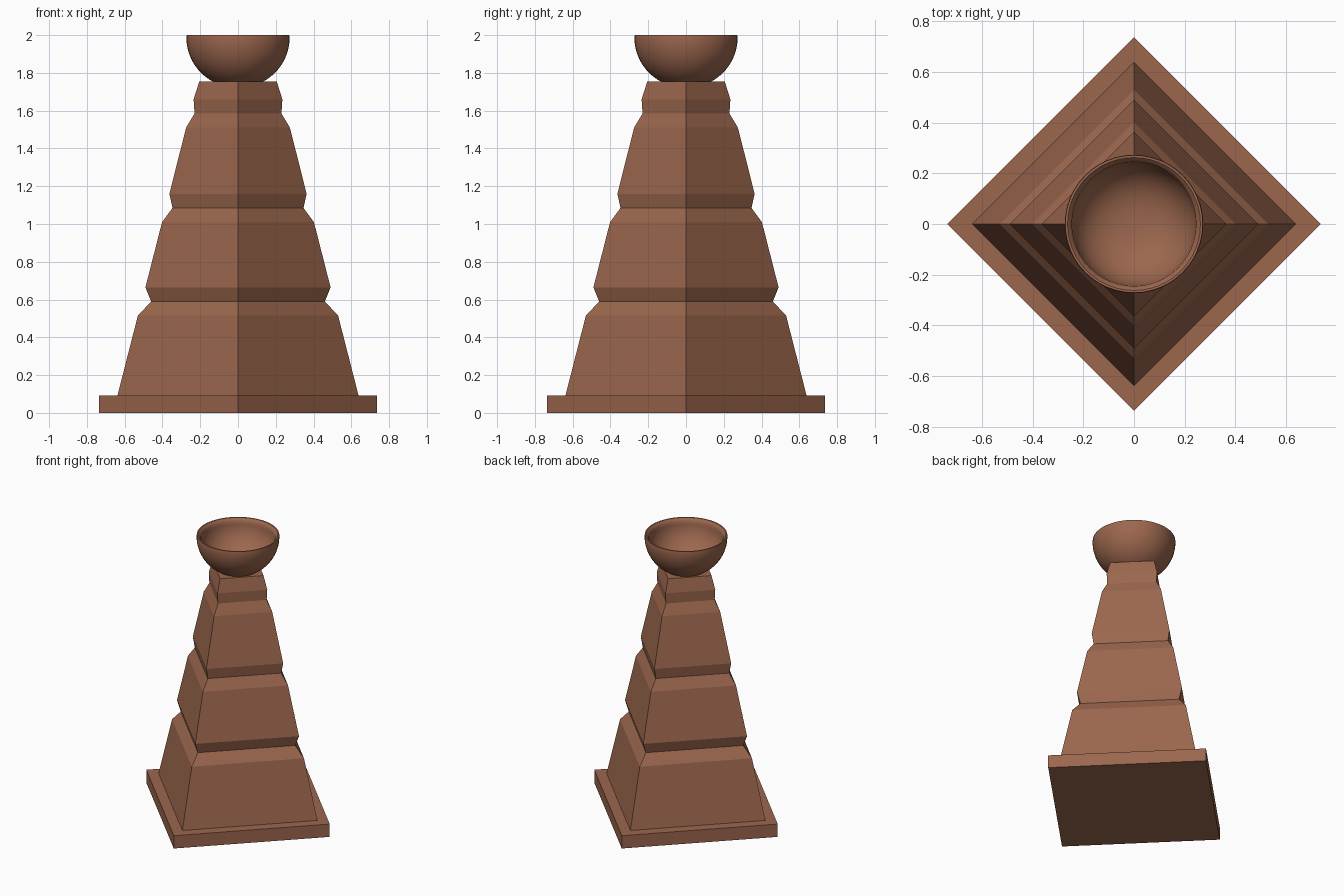
import bpy, bmesh
from math import sin, cos, pi

cube = bpy.data.objects.get("Cube")
if cube:
    bpy.data.objects.remove(cube, do_unlink=True)

# Terracotta brown for every part
brown = bpy.data.materials.new("terracotta_brown")
brown.use_nodes = True
colour = (0.333, 0.136, 0.076, 1)
brown.diffuse_color = colour
brown.node_tree.nodes["Principled BSDF"].inputs["Base Color"].default_value = colour


def lathe(name, profile, sides):
    """Stack rings of (radius, height); radius 0 closes to a point, otherwise ends are capped."""
    bm = bmesh.new()
    rings = []
    for r, z in profile:
        if r == 0:
            rings.append([bm.verts.new((0, 0, z))] * sides)
        else:
            rings.append([bm.verts.new((r * cos(2 * pi * i / sides), r * sin(2 * pi * i / sides), z))
                          for i in range(sides)])
    for low, high in zip(rings, rings[1:]):
        for i in range(sides):
            j = (i + 1) % sides
            corners = list(dict.fromkeys((low[i], low[j], high[j], high[i])))
            bm.faces.new(corners)
    for ring, (r, z) in ((rings[0], profile[0]), (rings[-1], profile[-1])):
        if r > 0:
            bm.faces.new(ring)
    bmesh.ops.recalc_face_normals(bm, faces=bm.faces)
    mesh = bpy.data.meshes.new(name)
    bm.to_mesh(mesh)
    bm.free()
    mesh.materials.append(brown)
    obj = bpy.data.objects.new(name, mesh)
    bpy.context.collection.objects.link(obj)
    return obj


# Square plinth, turned corner-on
lathe("plinth", [(0.737, 0), (0.737, 0.093)], 4)

# Tapering pillar with three notched tiers and a neck
lathe("tiered_pillar", [
    (0.638, 0.093), (0.53, 0.515), (0.46, 0.59), (0.49, 0.665),
    (0.402, 1.01), (0.347, 1.085), (0.363, 1.16), (0.275, 1.51),
    (0.23, 1.585), (0.235, 1.66), (0.205, 1.755)], 4)

# Hollow bowl: round outside, slightly rolled rim, flatter floor inside
steps = 14
outer = [(0.273 * sin(a), 1.985 - 0.265 * cos(a))
         for a in (pi / 2 * i / steps for i in range(steps + 1))]
outer[0] = (0, outer[0][1])
rim = [(0.271, 2.0), (0.262, 2.0), (0.252, 1.99)]
inner = [(0.245 * cos(a) ** 0.8, 1.98 - 0.2 * sin(a))
         for a in (pi / 2 * i / steps for i in range(steps))]
bowl = lathe("bowl", outer + rim + inner + [(0, 1.78)], 48)

bpy.ops.object.select_all(action="DESELECT")
bowl.select_set(True)
bpy.context.view_layer.objects.active = bowl
bpy.ops.object.shade_smooth_by_angle(angle=pi / 4)
